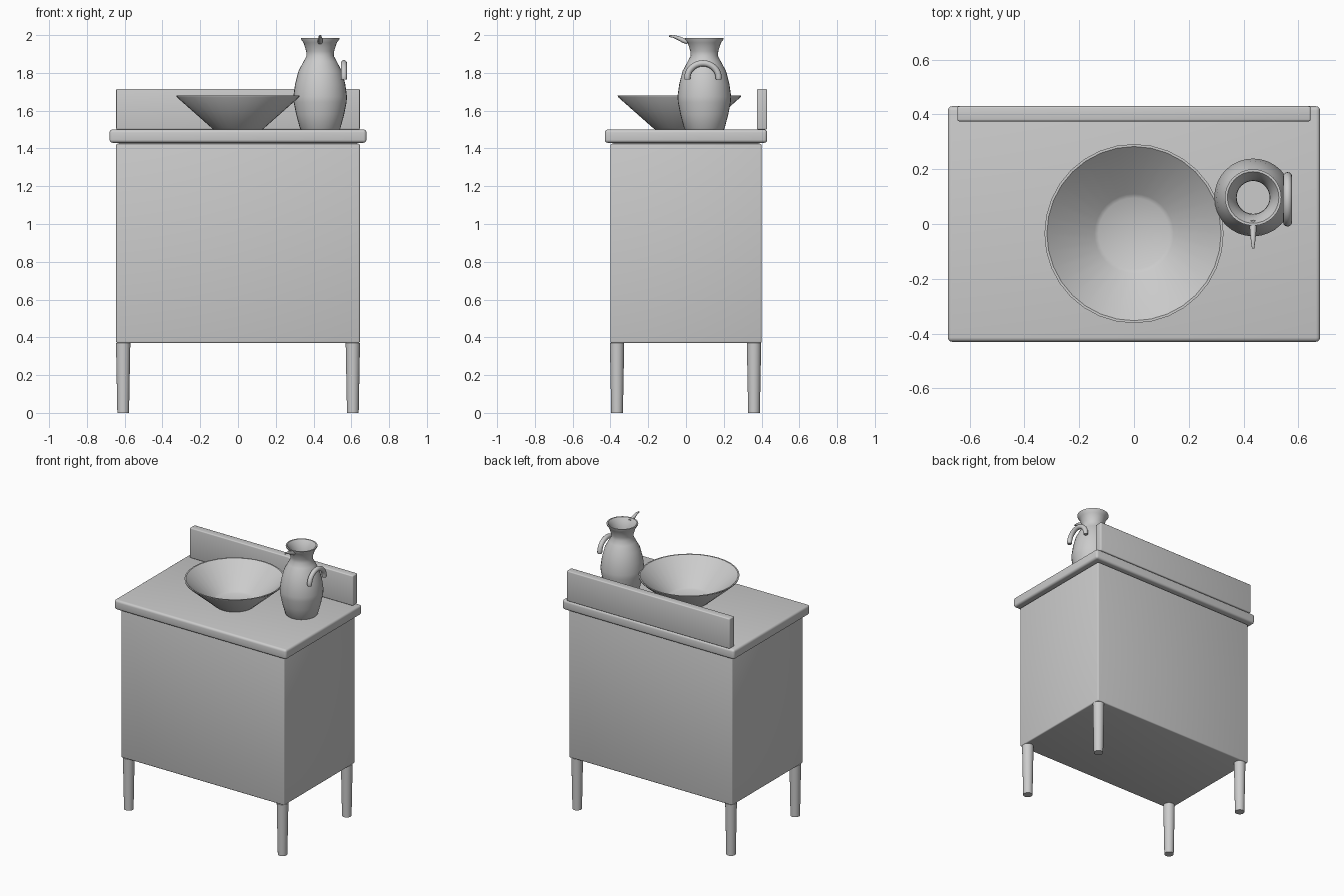
import bpy, bmesh, math

cube = bpy.data.objects.get("Cube")
if cube:
    bpy.data.objects.remove(cube, do_unlink=True)

GREY = (0.6, 0.6, 0.6, 1)
mat = bpy.data.materials.new("plain grey")
mat.use_nodes = True
mat.diffuse_color = GREY
bsdf = next(n for n in mat.node_tree.nodes if n.type == 'BSDF_PRINCIPLED')
bsdf.inputs["Base Color"].default_value = GREY


def finish(obj, name, angle=35):
    obj.name = name
    obj.data.materials.clear()
    obj.data.materials.append(mat)
    bpy.ops.object.select_all(action='DESELECT')
    obj.select_set(True)
    bpy.context.view_layer.objects.active = obj
    if obj.type == 'MESH':
        bpy.ops.object.shade_smooth_by_angle(angle=math.radians(angle))
    return obj


def box(name, low, high, bevel, segments=3):
    """Rounded box between two corners."""
    bpy.ops.mesh.primitive_cube_add(size=1, location=[(a + b) / 2 for a, b in zip(low, high)])
    obj = bpy.context.object
    for v in obj.data.vertices:
        v.co = [c * (b - a) for c, a, b in zip(v.co, low, high)]
    mod = obj.modifiers.new("rounded edges", 'BEVEL')
    mod.width, mod.segments = bevel, segments
    bpy.ops.object.modifier_apply(modifier=mod.name)
    return finish(obj, name)


def lathe(name, profile, location, sides=32):
    """Spin (radius, height) points that start and end on the axis."""
    bm = bmesh.new()
    verts = [bm.verts.new((r, 0, z)) for r, z in profile]
    edges = [bm.edges.new(pair) for pair in zip(verts, verts[1:])]
    bmesh.ops.spin(bm, geom=verts + edges, axis=(0, 0, 1), cent=(0, 0, 0),
                   steps=sides, angle=math.tau)
    bmesh.ops.remove_doubles(bm, verts=bm.verts, dist=0.0001)
    bmesh.ops.recalc_face_normals(bm, faces=bm.faces)
    mesh = bpy.data.meshes.new(name)
    bm.to_mesh(mesh)
    bm.free()
    obj = bpy.data.objects.new(name, mesh)
    obj.location = location
    bpy.context.collection.objects.link(obj)
    return finish(obj, name, 40)


def tube(name, points, radii, thickness):
    """Round tube along a smooth path, turned into a mesh."""
    curve = bpy.data.curves.new(name, 'CURVE')
    curve.dimensions = '3D'
    curve.bevel_depth, curve.bevel_resolution = thickness, 4
    curve.use_fill_caps = True
    spline = curve.splines.new('POLY')
    spline.points.add(len(points) - 1)
    for p, co, r in zip(spline.points, points, radii):
        p.co, p.radius = (*co, 1), r
    obj = bpy.data.objects.new(name, curve)
    bpy.context.collection.objects.link(obj)
    bpy.ops.object.select_all(action='DESELECT')
    obj.select_set(True)
    bpy.context.view_layer.objects.active = obj
    bpy.ops.object.convert(target='MESH')
    return finish(bpy.context.object, name, 50)


# Cabinet, counter and splashback
box("cabinet_body", (-0.645, -0.4, 0.37), (0.645, 0.4, 1.425), 0.008)
box("countertop", (-0.68, -0.43, 1.43), (0.68, 0.43, 1.5), 0.016, 4)
box("countertop_seam", (-0.63, -0.385, 1.42), (0.63, 0.385, 1.435), 0.001, 1)
box("splashback", (-0.645, 0.375, 1.5), (0.645, 0.43, 1.715), 0.007)

# Tapered legs
for side, x in (("left", 0.608), ("right", -0.608)):
    for end, y in (("front", -0.365), ("back", 0.36)):
        lathe(f"{end}_{side}_leg", [(0, 0), (0.031, 0), (0.038, 0.37), (0, 0.37)], (x, y, 0))

# Wash bowl
lathe("wash_bowl", [(0, 0), (0.128, 0), (0.138, 0.007), (0.325, 0.172), (0.327, 0.18),
                    (0.318, 0.18), (0.145, 0.025), (0.13, 0.016), (0, 0.014)],
      (0, -0.035, 1.5))

# Pitcher: outer wall up to the flared lip, then back down the inside
wall = [(0.102, 0), (0.107, 0.006), (0.127, 0.08), (0.14, 0.145), (0.142, 0.175),
        (0.133, 0.24), (0.115, 0.31), (0.088, 0.36), (0.072, 0.39), (0.074, 0.415),
        (0.088, 0.46), (0.102, 0.478)]
inside = [(r - 0.012, max(z, 0.014)) for r, z in reversed(wall[1:-1])]
lathe("pitcher", [(0, 0)] + wall + [(0.103, 0.486), (0.094, 0.486)] + inside + [(0, 0.014)],
      (0.435, 0.097, 1.5))

# Arched handle on the pitcher's side
cy, cz, radius = 0.09, 1.772, 0.083
arch = [(0.561, cy - radius, cz - 0.008)]
arch += [(0.561, cy - radius * math.cos(a), cz + radius * 0.95 * math.sin(a))
         for a in (math.pi * i / 20 for i in range(21))]
arch.append((0.561, cy + radius, cz - 0.008))
tube("pitcher_handle", arch, [0.85] + [1] * 21 + [0.85], 0.0165)

# Slender curling spout
path = [(0.01, 1.965), (-0.015, 1.972), (-0.04, 1.984), (-0.065, 1.993), (-0.09, 1.995)]
tube("pitcher_spout", [(0.435, y, z) for y, z in path], [1, 0.9, 0.75, 0.55, 0.3], 0.014)
